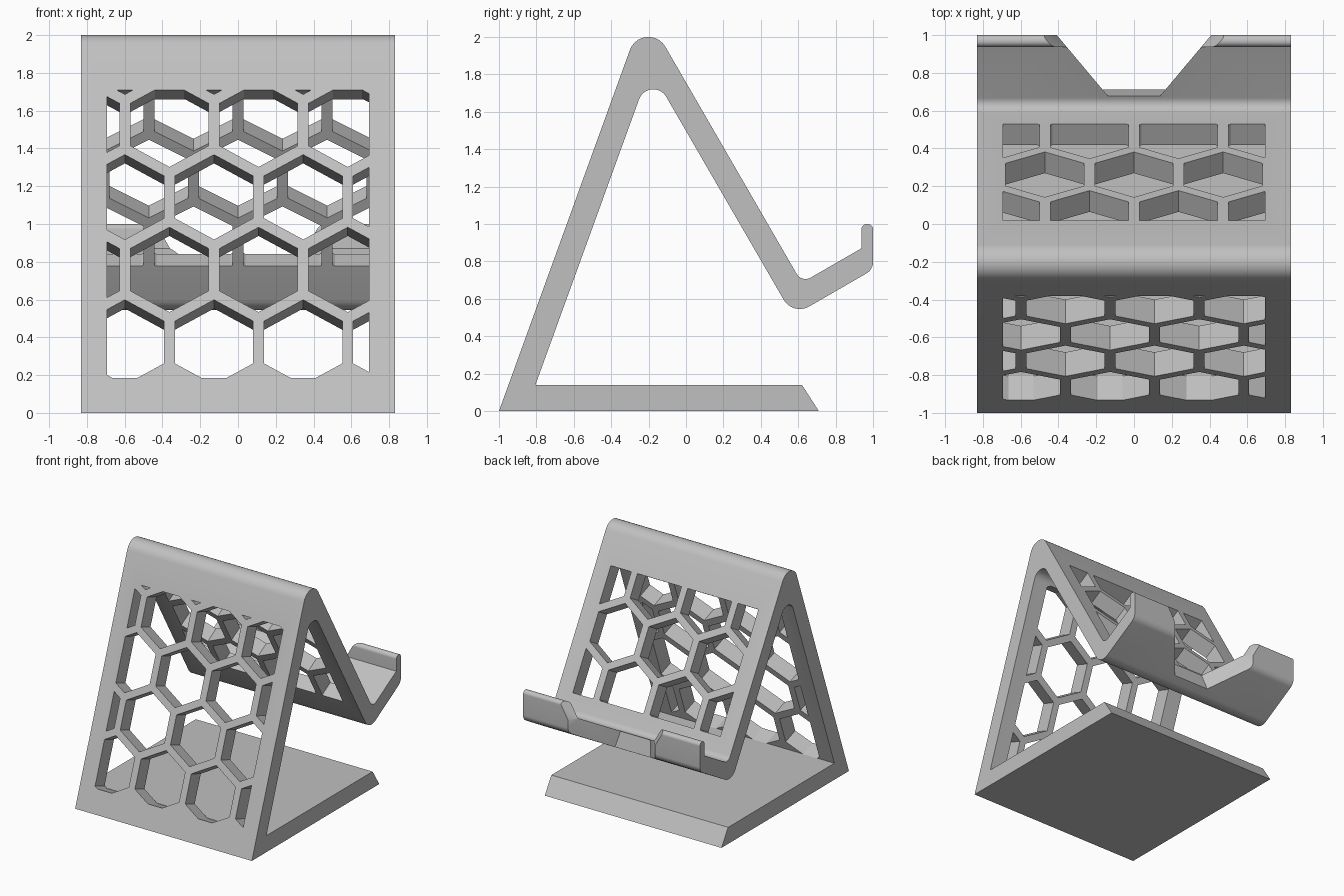
import bpy, bmesh, math
from mathutils import Vector

cube = bpy.data.objects.get("Cube")
if cube:
    bpy.data.objects.remove(cube)

HALF_WIDTH = 0.83
PITCH, FLAT = 0.472, 0.414      # honeycomb spacing and cell width
ROW = PITCH * math.sqrt(3) / 2

grey = bpy.data.materials.new("plain_grey")
grey.use_nodes = True
grey.diffuse_color = (0.53, 0.53, 0.53, 1)
grey.node_tree.nodes["Principled BSDF"].inputs["Base Color"].default_value = (0.53, 0.53, 0.53, 1)


def loft(bm, rings):
    """Closed solid through matching rings of points."""
    loops = [[bm.verts.new(p) for p in ring] for ring in rings]
    n = len(loops[0])
    for a, b in zip(loops, loops[1:]):
        for i in range(n):
            j = (i + 1) % n
            bm.faces.new((a[i], a[j], b[j], b[i]))
    bm.faces.new(loops[0][::-1])
    bm.faces.new(loops[-1])


def make_object(name, bm):
    bmesh.ops.recalc_face_normals(bm, faces=bm.faces)
    mesh = bpy.data.meshes.new(name)
    bm.to_mesh(mesh)
    bm.free()
    mesh.materials.append(grey)
    obj = bpy.data.objects.new(name, mesh)
    bpy.context.collection.objects.link(obj)
    return obj


def fillet(corners, steps=10):
    """Round each (y, z, radius) corner of a closed outline."""
    out = []
    for i, (y, z, r) in enumerate(corners):
        p = Vector((y, z))
        if r == 0:
            out.append(p)
            continue
        a = (Vector(corners[i - 1][:2]) - p).normalized()
        b = (Vector(corners[(i + 1) % len(corners)][:2]) - p).normalized()
        half = a.angle(b) / 2
        centre = p + (a + b).normalized() * r / math.sin(half)
        start = p + a * r / math.tan(half) - centre
        end = p + b * r / math.tan(half) - centre
        sweep = math.pi - 2 * half
        for k in range(steps + 1):
            t = k / steps
            out.append(centre + (start * math.sin((1 - t) * sweep) + end * math.sin(t * sweep)) / math.sin(sweep))
    return out


def clip(poly, axis, limit, sign):
    """Keep the part of a 2D polygon on one side of an axis limit."""
    out = []
    for i, q in enumerate(poly):
        p = poly[i - 1]
        dp, dq = sign * (limit - p[axis]), sign * (limit - q[axis])
        if dp * dq < 0:
            out.append(p.lerp(q, dp / (dp - dq)))
        if dq >= 0:
            out.append(q)
    return out


def honeycomb_cutter(name, origin, up, inward, rows, low, high, shifts):
    """Hexagonal prisms square to a sloping panel, trimmed to a window."""
    bm = bmesh.new()
    origin, up, inward = Vector(origin), Vector(up).normalized(), Vector(inward).normalized()
    for row in range(rows):
        for col in range(-3, 4):
            centre = Vector((shifts[row % 2] + col * PITCH, row * ROW))
            poly = []
            for k in range(6):
                ang = math.radians(30 + 60 * k)
                poly.append(centre + Vector((math.cos(ang), math.sin(ang))) * FLAT / math.sqrt(3))
            for axis, limit, sign in ((0, 0.693, 1), (0, -0.693, -1), (1, high, 1), (1, low, -1)):
                poly = clip(poly, axis, limit, sign)
            if len(poly) > 2:
                loft(bm, [[Vector((p.x, 0, 0)) + origin + up * p.y + inward * d for p in poly]
                          for d in (-0.05, 0.139)])
    return make_object(name, bm)


# Side outline: base, front panel, rear panel, tray and lip as one folded strip
outline = fillet([
    (-1, 0, 0), (0.71, 0, 0), (0.62, 0.14, 0), (-0.805, 0.14, 0),
    (-0.192, 1.829, 0.08),
    (0.572, 0.509, 0.1), (1.0, 0.756, 0.07),
    (1.0, 1.0, 0.029), (0.938, 1.0, 0.029), (0.938, 0.87, 0),
    (0.619, 0.686, 0.055),
    (-0.223, 2.143, 0.105),
])
bm = bmesh.new()
loft(bm, [[(x, p.x, p.y) for p in outline] for x in (-HALF_WIDTH, HALF_WIDTH)])
stand = make_object("folded_stand", bm)

# Honeycomb windows in both sloping panels
cutters = [
    honeycomb_cutter("front_honeycomb_cutter", (0, -0.8644, 0.374), (0, 0.341, 0.94),
                     (0, 0.94, -0.341), 5, -0.201, 1.421, (-0.127, -0.363)),
    honeycomb_cutter("rear_honeycomb_cutter", (0, 0.466, 0.95), (0, -0.5, 0.866),
                     (0, -0.866, -0.5), 3, -0.126, 0.894, (0.236, 0)),
]

# Cable notch through the tray and lip, flaring at the top of the lip
bm = bmesh.new()
rings = []
for z, inner_y, inner_x, outer_x in ((0.45, 0.75, 0.2, 0.493), (0.865, 0.64, 0.106, 0.493), (1.1, 0.64, 0.24, 0.627)):
    rings.append([(-inner_x, inner_y, z), (inner_x, inner_y, z), (outer_x, 1.1, z), (-outer_x, 1.1, z)])
loft(bm, rings)
cutters.append(make_object("notch_cutter", bm))

# Cut the openings and shade the bends smoothly
bpy.ops.object.select_all(action='DESELECT')
stand.select_set(True)
bpy.context.view_layer.objects.active = stand
for cutter in cutters:
    cutter.hide_render = True
    mod = stand.modifiers.new(cutter.name, 'BOOLEAN')
    mod.operation = 'DIFFERENCE'
    mod.solver = 'EXACT'
    mod.object = cutter
    bpy.ops.object.modifier_apply(modifier=mod.name)
    bpy.data.objects.remove(cutter)
bpy.ops.object.shade_smooth_by_angle(angle=math.radians(25))
